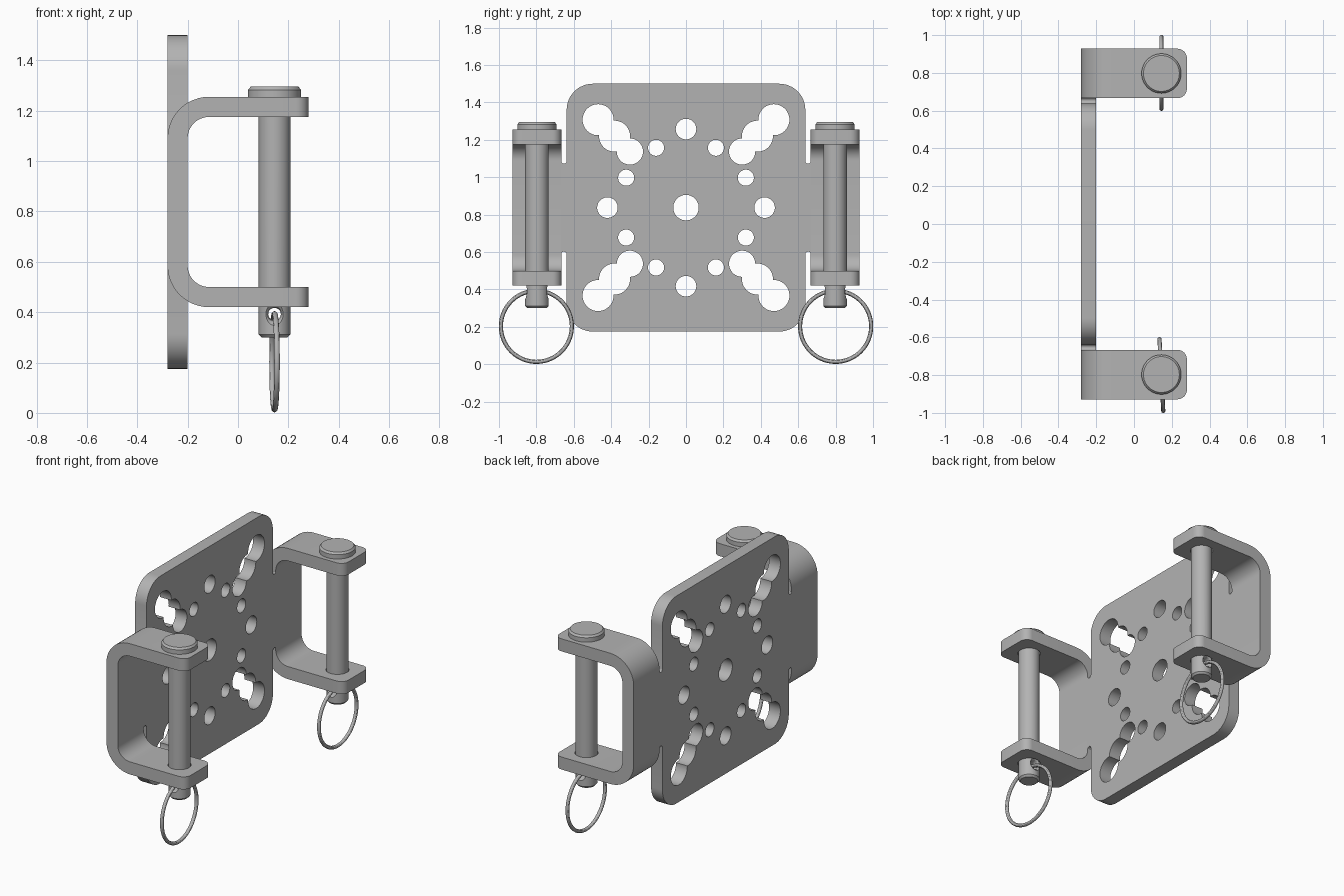
import bpy, bmesh, math
from mathutils import Matrix, Vector

cube = bpy.data.objects.get("Cube")
if cube:
    bpy.data.objects.remove(cube)

steel = bpy.data.materials.new("grey steel")
steel.use_nodes = True
GREY = (0.45, 0.45, 0.45, 1)
steel.diffuse_color = GREY
steel.node_tree.nodes["Principled BSDF"].inputs["Base Color"].default_value = GREY

MID_Z = 0.8375          # height of the plate centre
BACK, FACE = -0.28, -0.20
PIN_X, PIN_Y = 0.145, 0.797
ALONG_X = Matrix.Rotation(math.pi / 2, 4, 'Y')
ALONG_Y = Matrix.Rotation(math.pi / 2, 4, 'X')


def finish(name, bm):
    bmesh.ops.recalc_face_normals(bm, faces=bm.faces)
    mesh = bpy.data.meshes.new(name)
    bm.to_mesh(mesh)
    bm.free()
    mesh.materials.append(steel)
    obj = bpy.data.objects.new(name, mesh)
    bpy.context.collection.objects.link(obj)
    return obj


def arc(cx, cy, r, start, end, steps=12):
    angles = [math.radians(start + (end - start) * i / steps) for i in range(steps + 1)]
    return [(cx + r * math.cos(a), cy + r * math.sin(a)) for a in angles]


def extrude(points, depth):
    """Closed outline of 3D points pushed along depth."""
    bm = bmesh.new()
    face = bm.faces.new([bm.verts.new(p) for p in points])
    new = bmesh.ops.extrude_face_region(bm, geom=[face])["geom"]
    bmesh.ops.translate(bm, vec=depth, verts=[v for v in new if isinstance(v, bmesh.types.BMVert)])
    return bm


def lathe(bm, profile, matrix, sides=48):
    """Solid of revolution from (radius, height) pairs."""
    rings = []
    for r, h in profile:
        rings.append([bm.verts.new(matrix @ Vector((x, y, h)))
                      for x, y in arc(0, 0, r, 0, 360, sides)[:-1]])
    for low, high in zip(rings, rings[1:]):
        for i in range(sides):
            j = (i + 1) % sides
            bm.faces.new((low[i], low[j], high[j], high[i]))
    bm.faces.new(rings[0])
    bm.faces.new(rings[-1])


def cut(obj, cutter_bm):
    cutter = finish("cutter", cutter_bm)
    cutter.hide_render = True
    mod = obj.modifiers.new("cut", 'BOOLEAN')
    mod.operation, mod.solver, mod.object = 'DIFFERENCE', 'EXACT', cutter
    bpy.context.view_layer.update()
    result = obj.evaluated_get(bpy.context.evaluated_depsgraph_get())
    mesh = bpy.data.meshes.new_from_object(result)
    obj.modifiers.clear()
    obj.data = mesh
    bpy.data.objects.remove(cutter)


def smooth(obj):
    bpy.ops.object.select_all(action='DESELECT')
    obj.select_set(True)
    bpy.context.view_layer.objects.active = obj
    bpy.ops.object.shade_smooth_by_angle(angle=math.radians(30))


# Plate outline: neck, rounded relief slot and rounded corner, mirrored to four quarters
quarter = arc(0.653, 0.25, 0.015, 0, -180, 8) + arc(0.498, 0.5225, 0.14, 0, 90)
half = quarter + [(-y, z) for y, z in reversed(quarter)]
outline = half + [(-y, -z) for y, z in half]
plate = finish("mounting_plate", extrude([(BACK, y, MID_Z + z) for y, z in outline],
                                         (FACE - BACK, 0, 0)))

# Hole pattern: centre, cross, small ring, and stepped corner clusters
holes = {(0, 0): 0.068}
for s in (-1, 1):
    holes[(0, s * 0.42)] = holes[(s * 0.42, 0)] = 0.055
    for t in (-1, 1):
        holes[(s * 0.16, t * 0.32)] = holes[(s * 0.32, t * 0.16)] = 0.043
        holes[(s * 0.47, t * 0.47)] = 0.083
        holes[(s * 0.30, t * 0.30)] = 0.07
links = {(s * 0.382, t * 0.382): 0.083 for s in (-1, 1) for t in (-1, 1)}
for group in (holes, links):
    bm = bmesh.new()
    for (y, z), r in group.items():
        lathe(bm, [(r, -0.2), (r, 0.2)], Matrix.Translation((BACK, y, MID_Z + z)) @ ALONG_X)
    cut(plate, bm)
smooth(plate)

# U-shaped bracket profile in x and height
top = [(0.28, 0.3375), (0.28, 0.4175)] + arc(-0.115, 0.2525, 0.165, 90, 180)
inner = arc(-0.115, 0.2525, 0.085, 180, 90)
profile = top + [(x, -z) for x, z in reversed(top)]
profile += [(x, -z) for x, z in reversed(inner)] + inner

for side, label, turn in ((-1, "front", 3), (1, "back", 0)):
    y = side * PIN_Y
    at_pin = Matrix.Translation((PIN_X, y, 0))

    # Bracket with rounded flange tips and pin holes
    bm = extrude([(x, y - 0.131, MID_Z + z) for x, z in profile], (0, 0.262, 0))
    tips = [e for e in bm.edges if all(v.co.x > 0.27 for v in e.verts)
            and abs(e.verts[0].co.z - e.verts[1].co.z) > 0.05]
    bmesh.ops.bevel(bm, geom=tips, offset=0.05, segments=8, profile=0.5, affect='EDGES')
    bracket = finish(label + "_bracket", bm)
    bm = bmesh.new()
    lathe(bm, [(0.067, 0.2), (0.067, 1.4)], at_pin)
    cut(bracket, bm)
    smooth(bracket)

    # Headed pin with a flared cross hole for the ring
    bm = bmesh.new()
    lathe(bm, [(0.052, 0.30), (0.063, 0.312), (0.063, 1.255), (0.105, 1.255),
               (0.105, 1.283), (0.095, 1.295)], at_pin)
    pin = finish(label + "_pin", bm)
    bm = bmesh.new()
    lathe(bm, [(0.05, -0.08), (0.045, -0.063), (0.031, -0.05), (0.025, -0.03), (0.025, 0.03),
               (0.031, 0.05), (0.045, 0.063), (0.05, 0.08)],
          Matrix.Translation((PIN_X, y, 0.392)) @ ALONG_Y, 32)
    cut(pin, bm)
    smooth(pin)

    # Pull ring hanging through the pin
    bpy.ops.mesh.primitive_torus_add(major_radius=0.19, minor_radius=0.011, major_segments=64,
                                     minor_segments=12, location=(PIN_X, side * 0.8, 0.203),
                                     rotation=(0, math.pi / 2, math.radians(turn)))
    ring = bpy.context.object
    ring.name = label + "_pull_ring"
    ring.data.materials.append(steel)
    smooth(ring)
